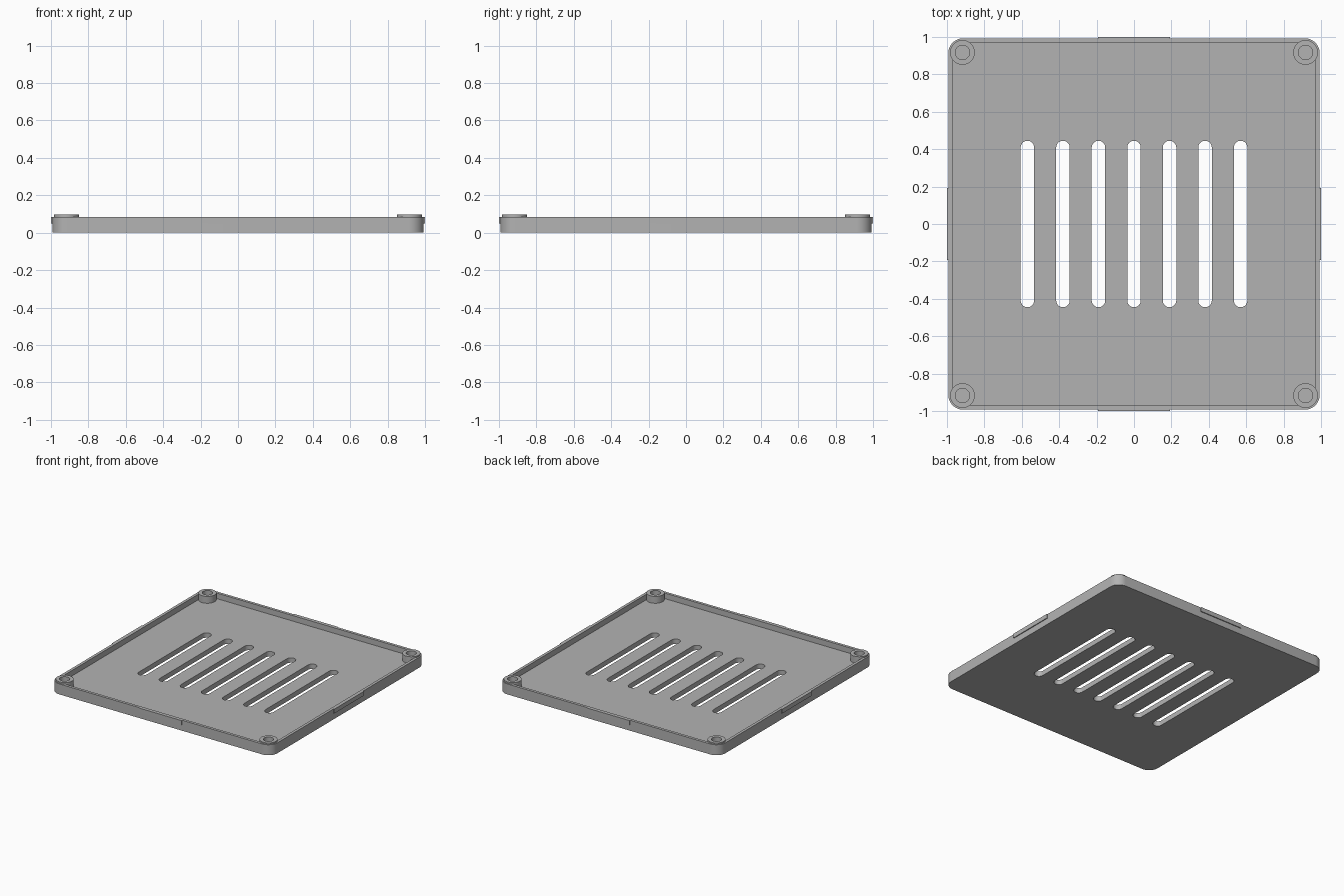
import bpy, bmesh
from math import sin, cos, pi, radians

cube = bpy.data.objects.get("Cube")
if cube:
    bpy.data.objects.remove(cube, do_unlink=True)

HALF, INNER = 0.993, 0.97        # outer and inner half width of the tray
FLOOR, RIM, BOSS_TOP = 0.04, 0.085, 0.096
BOSS_POS = 0.917

grey = bpy.data.materials.new("plain grey")
grey.use_nodes = True
colour = (0.45, 0.45, 0.45, 1)
grey.diffuse_color = colour
grey.node_tree.nodes["Principled BSDF"].inputs["Base Color"].default_value = colour


def rounded_outline(hx, hy, r, steps=10):
    """Rectangle outline with rounded corners, counter-clockwise."""
    points = []
    for corner, (sx, sy) in enumerate([(1, 1), (-1, 1), (-1, -1), (1, -1)]):
        for i in range(steps + 1):
            a = (corner + i / steps) * pi / 2
            points.append((sx * (hx - r) + r * cos(a), sy * (hy - r) + r * sin(a)))
    return points


def finish(name, bm):
    bmesh.ops.remove_doubles(bm, verts=bm.verts, dist=1e-5)
    bmesh.ops.recalc_face_normals(bm, faces=bm.faces)
    mesh = bpy.data.meshes.new(name)
    bm.to_mesh(mesh)
    bm.free()
    mesh.materials.append(grey)
    obj = bpy.data.objects.new(name, mesh)
    bpy.context.collection.objects.link(obj)
    return obj


def add_prism(bm, outline, z0, z1, x=0, y=0):
    face = bm.faces.new([bm.verts.new((px + x, py + y, z0)) for px, py in outline])
    top = bmesh.ops.extrude_face_region(bm, geom=[face], use_keep_orig=True)["geom"]
    bmesh.ops.translate(bm, vec=(0, 0, z1 - z0),
                        verts=[v for v in top if isinstance(v, bmesh.types.BMVert)])


def smooth(obj):
    bpy.ops.object.select_all(action='DESELECT')
    obj.select_set(True)
    bpy.context.view_layer.objects.active = obj
    bpy.ops.object.shade_smooth_by_angle(angle=radians(30))


# Tray block
bm = bmesh.new()
add_prism(bm, rounded_outline(HALF, HALF, 0.08), 0, RIM)
tray = finish("tray", bm)

# Cutters for the recess and the row of seven vent slots
bm = bmesh.new()
add_prism(bm, rounded_outline(INNER, INNER, 0.06), FLOOR, 0.2)
recess = finish("recess_cutter", bm)
bm = bmesh.new()
for i in range(-3, 4):
    add_prism(bm, rounded_outline(0.036, 0.445, 0.036), -0.1, 0.2, x=i * 0.19)
slots = finish("slot_cutter", bm)

for cutter in (recess, slots):
    cutter.hide_render = True
    mod = tray.modifiers.new(cutter.name, 'BOOLEAN')
    mod.operation, mod.solver, mod.object = 'DIFFERENCE', 'EXACT', cutter
    bpy.context.view_layer.objects.active = tray
    bpy.ops.object.modifier_apply(modifier=mod.name)
    bpy.data.objects.remove(cutter, do_unlink=True)
smooth(tray)

# Hollow corner bosses, lathed from a ring section
profile = [(0.038, FLOOR - 0.01), (0.066, FLOOR - 0.01), (0.066, BOSS_TOP), (0.038, BOSS_TOP)]
for sy, end in ((-1, "front"), (1, "back")):
    for sx, side in ((-1, "right"), (1, "left")):
        bm = bmesh.new()
        verts = [bm.verts.new((r, 0, z)) for r, z in profile]
        edges = [bm.edges.new((verts[i - 1], verts[i])) for i in range(4)]
        bmesh.ops.spin(bm, geom=verts + edges, cent=(0, 0, 0), axis=(0, 0, 1),
                       angle=2 * pi, steps=40)
        boss = finish(f"{end}_{side}_boss", bm)
        boss.location = (sx * BOSS_POS, sy * BOSS_POS, 0)
        smooth(boss)

# Thin snap tabs in the middle of each outer wall
for i, side in enumerate(("left", "back", "right", "front")):
    bm = bmesh.new()
    add_prism(bm, [(0.985, -0.193), (1.0, -0.193), (1.0, 0.193), (0.985, 0.193)], 0.05, RIM)
    tab = finish(f"{side}_tab", bm)
    tab.rotation_euler.z = i * pi / 2
